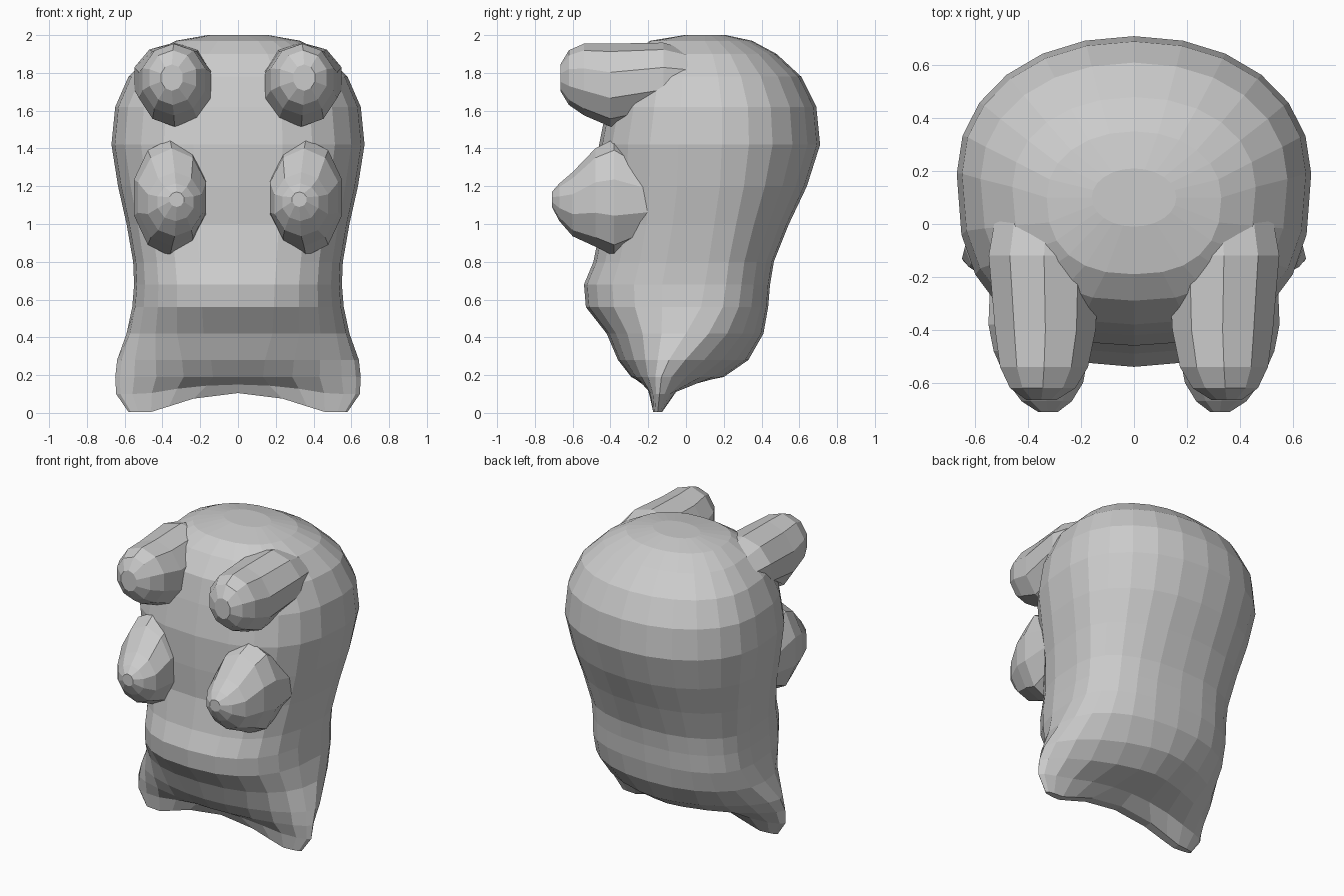
import bpy, bmesh
from math import cos, sin, tau

if "Cube" in bpy.data.objects:
    bpy.data.objects.remove(bpy.data.objects["Cube"])


def spow(v, e):
    return (1 if v >= 0 else -1) * abs(v) ** e


def skin(name, rings):
    """Loft closed rings into a flat-shaded solid with capped ends."""
    bm = bmesh.new()
    loops = [[bm.verts.new(p) for p in r] for r in rings]
    n = len(loops[0])
    for a, b in zip(loops, loops[1:]):
        for i in range(n):
            j = (i + 1) % n
            bm.faces.new((a[i], a[j], b[j], b[i]))
    for cap in (loops[0], loops[-1]):
        bm.faces.new(cap)
    bmesh.ops.recalc_face_normals(bm, faces=bm.faces[:])
    bmesh.ops.triangulate(bm, faces=[f for f in bm.faces if len(f.verts) > 4])
    me = bpy.data.meshes.new(name)
    bm.to_mesh(me)
    bm.free()
    ob = bpy.data.objects.new(name, me)
    bpy.context.collection.objects.link(ob)
    return ob


def body_ring(z, w, yc, yf, yb, nf, nb, arch, n=24):
    pts = []
    for i in range(n):
        c, s = cos(tau * i / n), sin(tau * i / n)
        e = 2 / (nb if s >= 0 else nf)
        x = w * spow(c, e)
        y = yc + (yb - yc if s >= 0 else yc - yf) * spow(s, e)
        pts.append((x, y, z + arch * max(0, 1 - (x / (w * .75)) ** 2)))
    return pts


def bump_ring(side, y, x, z, rx, rz, n=10):
    return [(side * (x + rx * cos(tau * (i + .5) / n)), y,
             z + rz * sin(tau * (i + .5) / n)) for i in range(n)]


# Head and jaw: height, half width, widest y, front y, back y, front/back squareness, arch
BODY = [
    (0.005, .58, -.15, -.18, -.12, 3.0, 3.0, .10),
    (0.10, .645, -.14, -.21, -.02, 2.0, 1.8, .05),
    (0.19, .65, -.13, -.29, .20, 1.7, 1.5, 0),
    (0.28, .64, -.09, -.36, .33, 1.8, 1.7, 0),
    (0.42, .59, .00, -.42, .41, 2.3, 2.2, 0),
    (0.56, .56, .08, -.53, .435, 2.5, 2.4, 0),
    (0.68, .55, .10, -.54, .445, 2.6, 2.4, 0),
    (0.80, .555, .12, -.49, .465, 2.7, 2.3, 0),
    (1.00, .59, .15, -.45, .545, 2.7, 2.2, 0),
    (1.20, .635, .18, -.46, .64, 2.6, 2.1, 0),
    (1.42, .67, .19, -.46, .71, 2.6, 2.1, 0),
    (1.62, .65, .19, -.42, .69, 2.6, 2.1, 0),
    (1.78, .58, .17, -.38, .61, 2.5, 2.1, 0),
    (1.90, .46, .14, -.29, .48, 2.5, 2.1, 0),
    (1.97, .33, .10, -.19, .35, 2.4, 2.1, 0),
    (2.00, .16, .10, -.01, .21, 2.0, 2.0, 0),
]
head = skin("head", [body_ring(*r) for r in BODY])

# Bumps: y, centre x, centre z, half width, half height
BROW = [(.05, .33, 1.77, .20, .14), (-.12, .34, 1.77, .22, .19),
        (-.40, .335, 1.735, .20, .22), (-.54, .34, 1.765, .175, .19),
        (-.62, .345, 1.775, .13, .145), (-.665, .35, 1.775, .06, .07)]
CHEEK = [(-.15, .37, 1.12, .18, .17), (-.38, .36, 1.14, .20, .31),
         (-.48, .35, 1.14, .19, .26), (-.60, .335, 1.105, .15, .17),
         (-.67, .33, 1.115, .10, .10), (-.71, .325, 1.13, .04, .04)]

# Fuse the mirrored brow stalks and cheek lobes into the head
bumps = []
for name, rows in (("brow_stalk", BROW), ("cheek_lobe", CHEEK)):
    for side in (-1, 1):
        ob = skin(name, [bump_ring(side, *r) for r in rows])
        ob.hide_render = True
        mod = head.modifiers.new("fuse", 'BOOLEAN')
        mod.operation = 'UNION'
        mod.solver = 'EXACT'
        mod.object = ob
        bumps.append(ob)

dg = bpy.context.evaluated_depsgraph_get()
fused = bpy.data.meshes.new_from_object(head.evaluated_get(dg))
head.modifiers.clear()
head.data = fused
for ob in bumps:
    bpy.data.objects.remove(ob)
